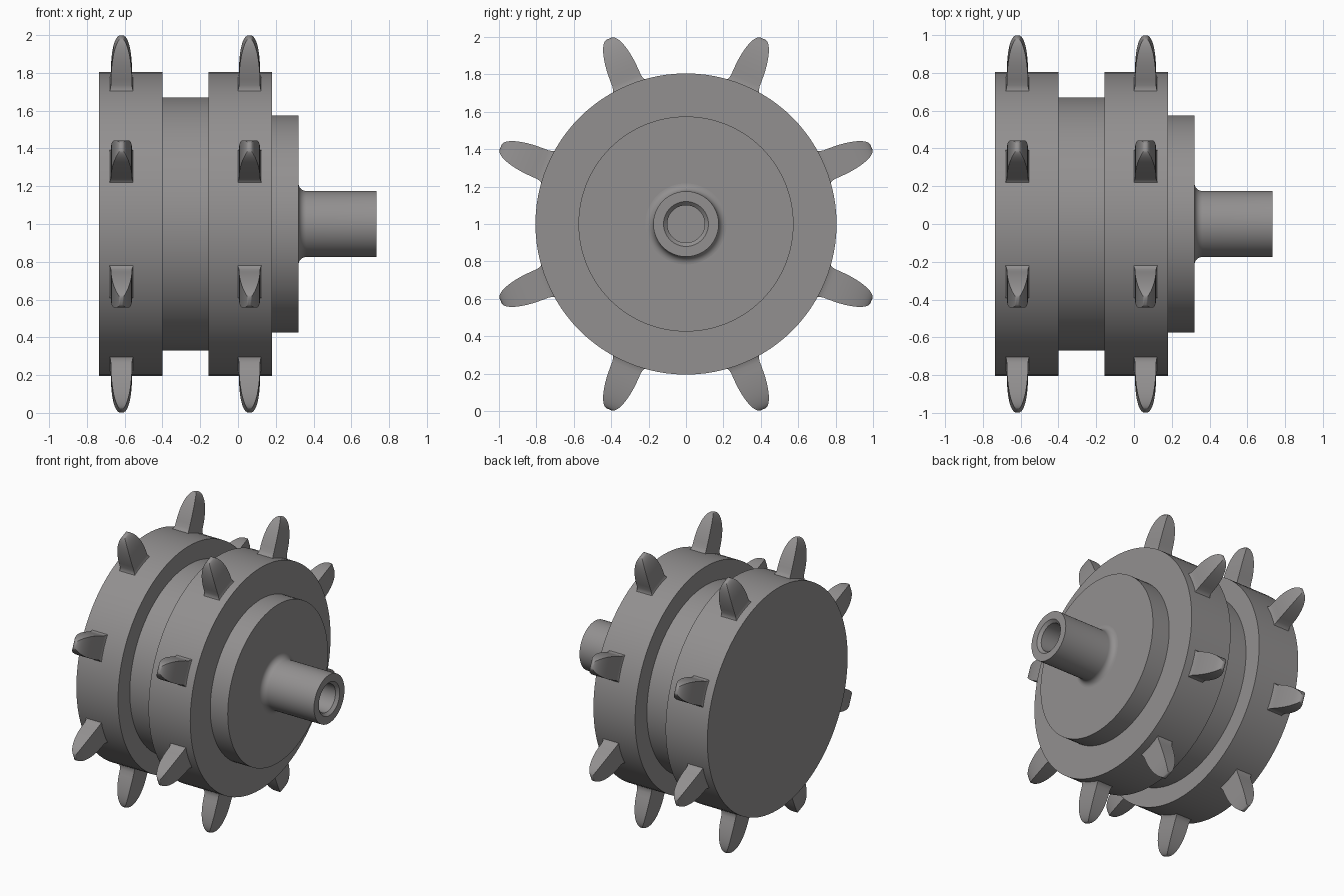
import bpy, bmesh, math

if "Cube" in bpy.data.objects:
    bpy.data.objects.remove(bpy.data.objects["Cube"])

AXIS_Z = 1.0

# Dark grey for every part
dark = bpy.data.materials.new("dark_grey")
dark.diffuse_color = (0.29, 0.28, 0.28, 1)
dark.use_nodes = True
dark.node_tree.nodes["Principled BSDF"].inputs["Base Color"].default_value = dark.diffuse_color


def finish(bm, name, angle=30):
    mesh = bpy.data.meshes.new(name)
    bm.to_mesh(mesh)
    bm.free()
    mesh.materials.append(dark)
    ob = bpy.data.objects.new(name, mesh)
    bpy.context.collection.objects.link(ob)
    bpy.ops.object.select_all(action='DESELECT')
    ob.select_set(True)
    bpy.context.view_layer.objects.active = ob
    bpy.ops.object.shade_smooth_by_angle(angle=math.radians(angle))
    return ob


def lathe(name, profile, n=96):
    """Spin (x, radius) points round the horizontal wheel axis."""
    bm = bmesh.new()
    rings = []
    for x, r in profile:
        if r == 0:
            rings.append([bm.verts.new((x, 0, AXIS_Z))] * n)
        else:
            rings.append([bm.verts.new((x, r * math.cos(2 * math.pi * j / n),
                                        AXIS_Z + r * math.sin(2 * math.pi * j / n)))
                          for j in range(n)])
    for a, b in zip(rings, rings[1:]):
        for j in range(n):
            k = (j + 1) % n
            quad = list(dict.fromkeys((a[j], a[k], b[k], b[j])))
            bm.faces.new(quad)
    return finish(bm, name)


# Drum with the groove between its two rims and the stepped boss
lathe("drum", [(-0.735, 0), (-0.735, 0.805), (-0.40, 0.805), (-0.40, 0.67),
               (-0.155, 0.67), (-0.155, 0.805), (0.18, 0.805), (0.18, 0.575),
               (0.32, 0.575), (0.32, 0.217)])

# Hollow shaft with a fillet at its foot
fillet = [(0.362 - 0.042 * math.cos(t), 0.217 - 0.042 * math.sin(t))
          for t in (math.pi / 2 * i / 8 for i in range(9))]
lathe("shaft", fillet + [(0.733, 0.175), (0.733, 0.12), (0.713, 0.10),
                         (0.52, 0.10), (0.52, 0)])

# Tooth cross-sections: radius, half width along axis, half width round the rim
levels = [(0.74, 0.072, 0.108), (0.785, 0.070, 0.105), (0.797, 0.063, 0.094),
          (0.812, 0.058, 0.086)]
for i in range(13):
    s = math.sin(math.pi / 2 * i / 12)
    k = max(0.0, 1 - s ** 2.2)
    levels.append((0.83 + 0.243 * s, max(0.001, 0.056 * k ** 0.5),
                   0.014 + 0.068 * k ** 0.52))


def teeth_row(name, cx):
    bm = bmesh.new()
    for t in range(8):
        ang = math.radians(22.5 + 45 * t)
        c, s = math.cos(ang), math.sin(ang)
        rings = []
        for u, a, b in levels:
            rings.append([bm.verts.new((cx + sx * a, u * c - sv * b * s,
                                        AXIS_Z + u * s + sv * b * c))
                          for sx, sv in ((-1, -1), (1, -1), (1, 1), (-1, 1))])
        for lo, hi in zip(rings, rings[1:]):
            for j in range(4):
                k = (j + 1) % 4
                bm.faces.new((lo[j], lo[k], hi[k], hi[j]))
        bm.faces.new(rings[0][::-1])
        bm.faces.new(rings[-1])
    bmesh.ops.recalc_face_normals(bm, faces=bm.faces)
    return finish(bm, name, 40)


# Two rows of eight teeth
teeth_row("outer_teeth", -0.617)
teeth_row("inner_teeth", 0.061)
